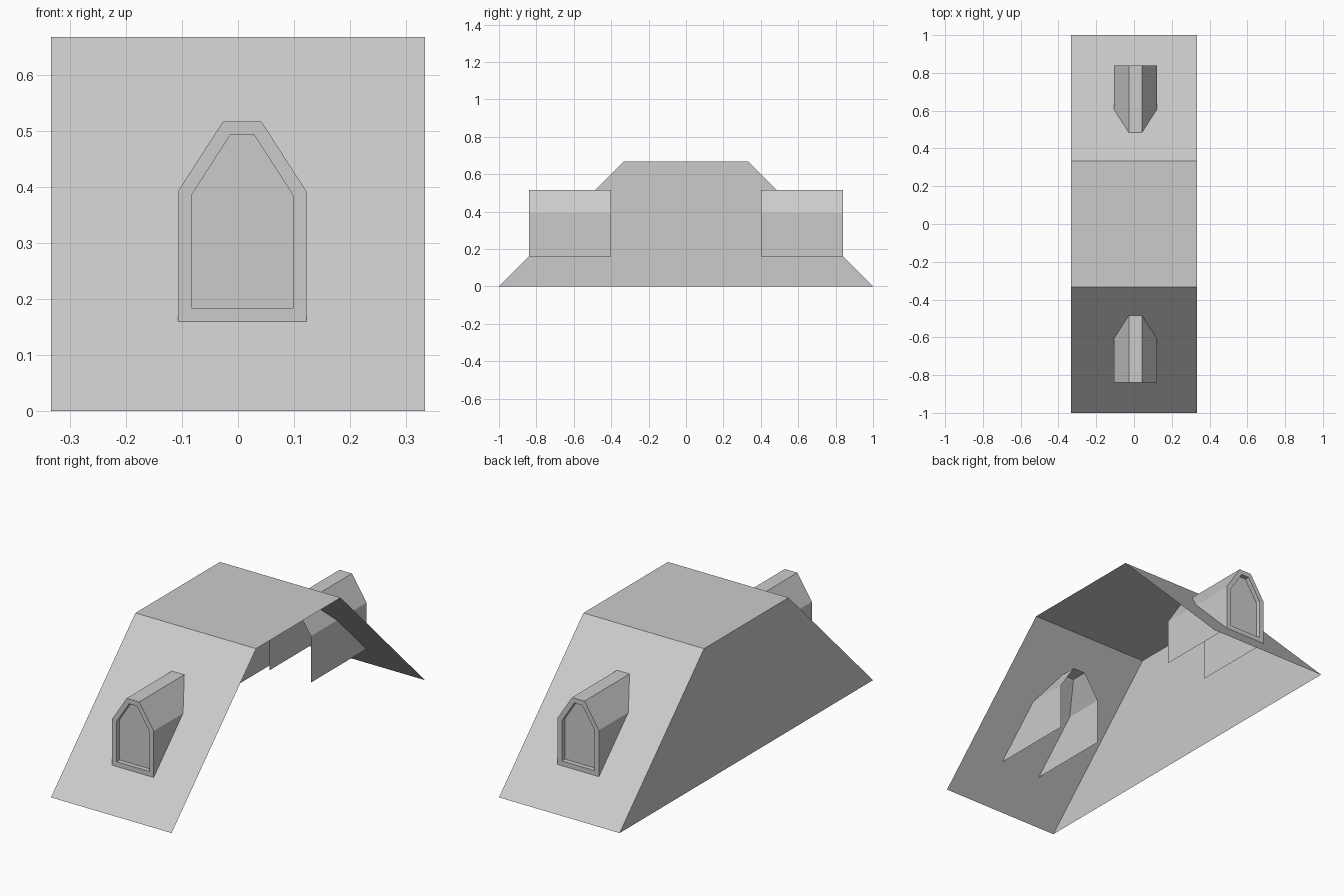
import bpy, bmesh
from mathutils import Matrix

cube = bpy.data.objects.get("Cube")
if cube:
    bpy.data.objects.remove(cube, do_unlink=True)

GREY = (0.6, 0.6, 0.6, 1.0)
grey = bpy.data.materials.new("plain grey")
grey.use_nodes = True
grey.diffuse_color = GREY
grey.node_tree.nodes["Principled BSDF"].inputs["Base Color"].default_value = GREY


def add_object(name, bm):
    mesh = bpy.data.meshes.new(name)
    bm.to_mesh(mesh)
    bm.free()
    mesh.materials.append(grey)
    obj = bpy.data.objects.new(name, mesh)
    bpy.context.collection.objects.link(obj)
    return obj


# Roof shell: two slopes and a flat top, closed by a gable on the -x side only
def build_roof():
    half = 1 / 3
    profile = [(-1, 0), (-half, 2 * half), (half, 2 * half), (1, 0)]
    bm = bmesh.new()
    closed = [bm.verts.new((-half, y, z)) for y, z in profile]
    opened = [bm.verts.new((half, y, z)) for y, z in profile]
    for i in range(3):
        bm.faces.new((closed[i], opened[i], opened[i + 1], closed[i + 1]))
    bm.faces.new(closed)
    return add_object("roof_shell", bm)


# Dormer: framed, recessed front and a hood running back through the slope
def build_dormer(name, mirrored):
    centre, front, back, rim = 0.0075, -0.84, -0.40, 0.024
    outline = [(-0.1145, 0.16), (0.1145, 0.16), (0.1145, 0.392),
               (0.0345, 0.516), (-0.0345, 0.516), (-0.1145, 0.392)]
    bm = bmesh.new()
    near = [bm.verts.new((centre + x, front, z)) for x, z in outline]
    far = [bm.verts.new((centre + x, back, z)) for x, z in outline]
    face = bm.faces.new(near)
    # Walls and hood, open underneath and at the rear
    for i in range(1, len(outline)):
        j = (i + 1) % len(outline)
        bm.faces.new((near[j], near[i], far[i], far[j]))
    bm.normal_update()
    # Frame, then a recessed panel
    bmesh.ops.inset_individual(bm, faces=[face], thickness=rim, use_even_offset=True)
    panel = bmesh.ops.extrude_discrete_faces(bm, faces=[face])["faces"][0]
    bmesh.ops.translate(bm, verts=panel.verts, vec=(0, rim, 0))
    if mirrored:
        bm.transform(Matrix.Scale(-1, 4, (0, 1, 0)))
        bmesh.ops.reverse_faces(bm, faces=bm.faces)
    bm.normal_update()
    return add_object(name, bm)


build_roof()
build_dormer("front_dormer", False)
build_dormer("back_dormer", True)
